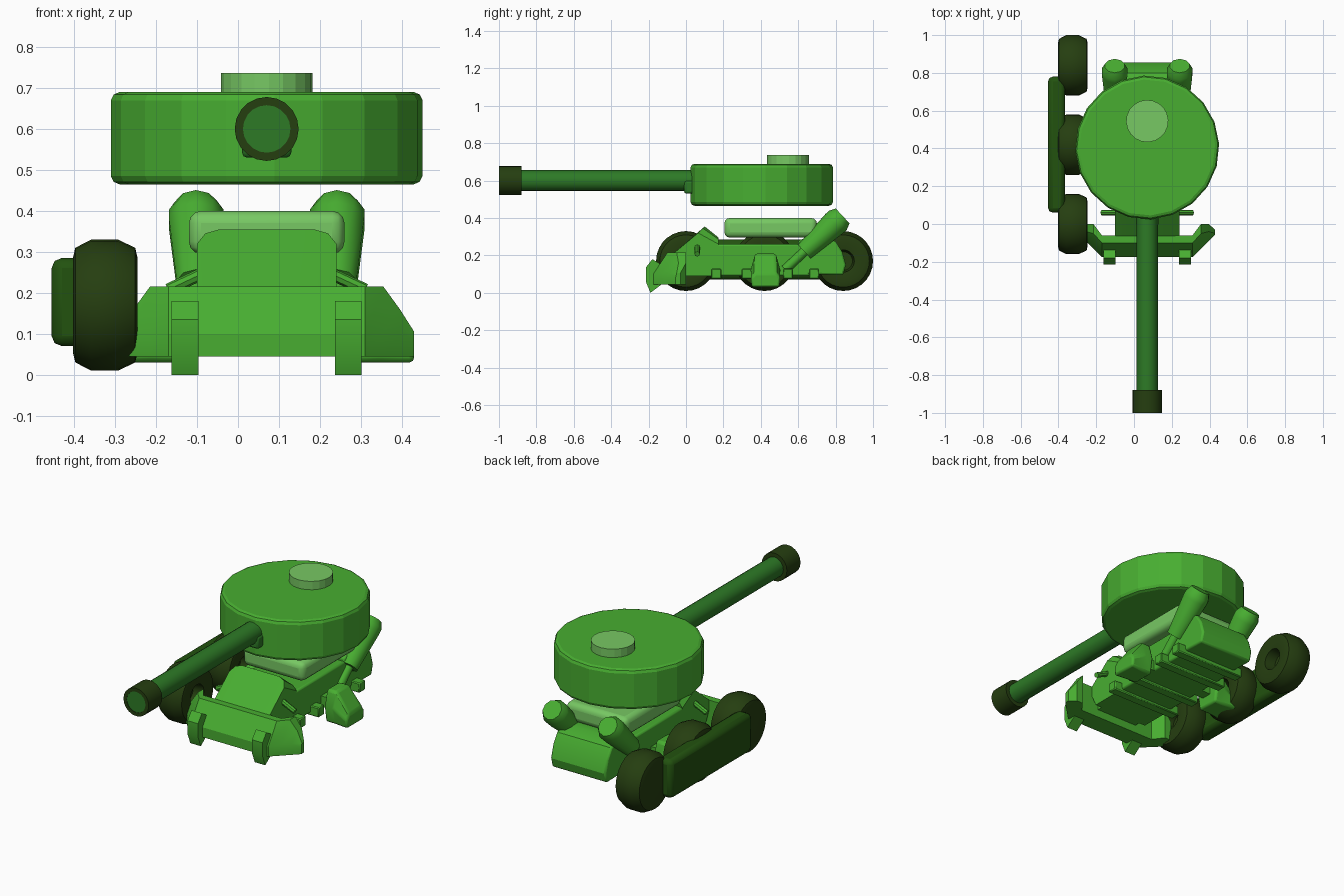
import bpy, bmesh, math
from mathutils import Vector, Matrix

if "Cube" in bpy.data.objects:
    bpy.data.objects.remove(bpy.data.objects["Cube"])

CX = 0.07  # centre line of hull and turret


def material(name, rgb):
    m = bpy.data.materials.new(name)
    lin = [((c / 255 + 0.055) / 1.055) ** 2.4 for c in rgb]
    m.diffuse_color = (*lin, 1)
    m.use_nodes = True
    m.node_tree.nodes["Principled BSDF"].inputs["Base Color"].default_value = m.diffuse_color
    return m


GREEN = material("armour green", (72, 174, 49))
LIGHT = material("light green", (119, 200, 99))
BARREL = material("deep green", (45, 122, 38))
RUBBER = material("dark olive", (37, 62, 16))
SKIRT = material("skirt green", (34, 82, 15))


def finish(name, bm, mat, bevel=0, segments=2, angle=30):
    bmesh.ops.recalc_face_normals(bm, faces=bm.faces)
    me = bpy.data.meshes.new(name)
    bm.to_mesh(me)
    bm.free()
    ob = bpy.data.objects.new(name, me)
    bpy.context.collection.objects.link(ob)
    me.materials.append(mat)
    if bevel:
        b = ob.modifiers.new("bevel", 'BEVEL')
        b.width, b.segments, b.limit_method = bevel, segments, 'ANGLE'
        b.angle_limit = math.radians(35)
    bpy.ops.object.select_all(action='DESELECT')
    ob.select_set(True)
    bpy.context.view_layer.objects.active = ob
    bpy.ops.object.shade_smooth_by_angle(angle=math.radians(angle))
    return ob


def box(name, x, y, z, mat, bevel=0, segments=2):
    """Box from (low, high) ranges."""
    bm = bmesh.new()
    bmesh.ops.create_cube(bm, size=1)
    for v in bm.verts:
        v.co = [(r[0] + r[1]) / 2 + c * (r[1] - r[0]) for r, c in zip((x, y, z), v.co)]
    return finish(name, bm, mat, bevel, segments)


def loft(name, sections, mat, bevel=0, segments=2):
    """Skin (x, [(y, z), ...]) sections and cap the ends."""
    bm = bmesh.new()
    rings = [[bm.verts.new((x, y, z)) for y, z in pts] for x, pts in sections]
    n = len(rings[0])
    for a, b in zip(rings, rings[1:]):
        for i in range(n):
            j = (i + 1) % n
            bm.faces.new((a[i], a[j], b[j], b[i]))
    bm.faces.new(rings[0])
    bm.faces.new(rings[-1])
    return finish(name, bm, mat, bevel, segments)


def mirrored(half):
    """Sections at positive offsets, repeated on both sides of the centre line."""
    return [(CX - d, p) for d, p in reversed(half)] + [(CX + d, p) for d, p in half]


def lathe(name, origin, axis, profile, sides, mat, turn=0.0, angle=30):
    """Spin (radius, distance) points about an axis; radius 0 closes the end."""
    bm = bmesh.new()
    rot = Vector(axis).to_track_quat('Z', 'Y').to_matrix().to_4x4()
    place = Matrix.Translation(origin) @ rot
    rings = []
    for r, h in profile:
        if r == 0:
            rings.append([bm.verts.new(place @ Vector((0, 0, h)))])
        else:
            rings.append([bm.verts.new(place @ Vector((r * math.cos(turn + math.tau * i / sides),
                          r * math.sin(turn + math.tau * i / sides), h))) for i in range(sides)])
    for a, b in zip(rings, rings[1:]):
        for i in range(sides):
            j = (i + 1) % sides
            quad = (a[i % len(a)], a[j % len(a)], b[j % len(b)], b[i % len(b)])
            bm.faces.new(list(dict.fromkeys(quad)))
    return finish(name, bm, mat, angle=angle)


# Turret, hatch and gun
lathe("turret", (CX, 0.405, 0.465), (0, 0, 1),
      [(0, 0), (0.36, 0), (0.374, 0.006), (0.381, 0.02), (0.381, 0.205),
       (0.374, 0.219), (0.36, 0.225), (0, 0.225)], 20, GREEN, 0.05, 15)
lathe("hatch", (CX, 0.545, 0.68), (0, 0, 1),
      [(0, 0), (0.112, 0), (0.112, 0.057), (0, 0.057)], 20, LIGHT, 0.05, 15)
lathe("gun_barrel", (CX, 0.08, 0.6), (0, -1, 0),
      [(0, 0), (0.056, 0), (0.056, 1.078), (0, 1.078)], 16, BARREL)
lathe("muzzle", (CX, -0.88, 0.6), (0, -1, 0),
      [(0, 0), (0.078, 0), (0.078, 0.12), (0.058, 0.12), (0.058, 0.116), (0, 0.116)], 20, RUBBER)
disc = lathe("muzzle_bore", (CX, -0.996, 0.6), (0, -1, 0),
             [(0, 0), (0.058, 0), (0.058, 0.002), (0, 0.002)], 20, BARREL)
box("gun_mount", (0.01, 0.13), (-0.01, 0.06), (0.53, 0.6), BARREL, 0.012)

# Plate beneath the turret
box("turret_plate", (-0.12, 0.26), (0.205, 0.70), (0.295, 0.40), LIGHT, 0.03, 3)

# Hull: nose, middle and tail
def nose(top):
    return [(-0.08, 0.2), (0.1 - (0.355 - top), top), (0.175, top - 0.06),
            (0.14, 0.09), (-0.03, 0.09)]


loft("hull_nose", mirrored([(0.115, nose(0.355)), (0.15, nose(0.345)), (0.17, nose(0.32))]), GREEN)
box("hull_middle", (-0.10, 0.24), (0.12, 0.66), (0.09, 0.26), GREEN, 0.01)
tail = [(0.6, 0.1), (0.6, 0.28), (0.66, 0.3), (0.74, 0.3), (0.8, 0.275),
        (0.835, 0.22), (0.855, 0.15), (0.84, 0.095)]
loft("hull_tail", mirrored([(0.17, tail)]), GREEN, 0.01)

# Crossbars under the hull
for y in (0.162, 0.325, 0.545, 0.685):
    box("crossbar", (CX - 0.22, CX + 0.22), (y - 0.027, y + 0.027), (0.075, 0.13), GREEN, 0.005, 1)

# Front blade with swept ends: front bottom, front top, back top, back bottom
blade = [(0.24, [(-0.175, 0.045), (-0.175, 0.1), (-0.1, 0.215), (-0.06, 0.215), (-0.06, 0.045)]),
         (0.285, [(-0.13, 0.045), (-0.13, 0.105), (-0.05, 0.215), (0.0, 0.215), (0.0, 0.045)]),
         (0.325, [(-0.09, 0.045), (-0.09, 0.105), (-0.04, 0.16), (0.0, 0.16), (0.0, 0.045)]),
         (0.36, [(-0.055, 0.045), (-0.055, 0.085), (-0.05, 0.105), (-0.03, 0.105), (-0.03, 0.045)])]
loft("front_blade", mirrored(blade), GREEN)
box("blade_mount", (-0.06, 0.20), (-0.09, 0.03), (0.09, 0.18), GREEN)

# Paired parts on both sides of the hull
claw = [(-0.18, 0.18), (-0.215, 0.135), (-0.215, 0.06), (-0.19, 0.0), (-0.13, 0.045), (-0.13, 0.15)]
pod_in = [(0.36, 0.03), (0.345, 0.12), (0.37, 0.21), (0.48, 0.21), (0.505, 0.12), (0.49, 0.03)]
pod_out = [(0.35, 0.03), (0.345, 0.08), (0.37, 0.105), (0.48, 0.105), (0.505, 0.08), (0.50, 0.03)]
for s in (-1, 1):
    loft("blade_claw", [(CX + s * 0.167, claw), (CX + s * 0.232, claw)], GREEN)
    loft("side_pod", [(CX + s * 0.22, pod_in), (CX + s * 0.28, pod_in), (CX + s * 0.36, pod_out)],
         GREEN, 0.012)
    box("pod_arm", sorted((CX + s * 0.15, CX + s * 0.24)), (0.39, 0.45), (0.09, 0.15), GREEN)
    lathe("suspension_arm", (CX + s * 0.15, 0.06, 0.25), (s * 0.9, 0, -0.42),
          [(0, 0), (0.015, 0), (0.015, 0.1), (0, 0.1)], 8, GREEN)
    # Exhaust: thin lower pipe widening into a blunt end
    lathe("exhaust", (CX + s * 0.172, 0.53, 0.125), (0, 0.73, 0.68),
          [(0, 0), (0.025, 0), (0.025, 0.14), (0.05, 0.14), (0.07, 0.36),
           (0.07, 0.385), (0.054, 0.42), (0, 0.42)], 10, GREEN, 0.3, 40)

# Road wheels on the left, with a recessed hub on the inner face
for y in (0.0, 0.42, 0.84):
    lathe("wheel", (-0.403, y, 0.17), (1, 0, 0),
          [(0, 0), (0.115, 0), (0.14, 0.006), (0.16, 0.045), (0.16, 0.11), (0.14, 0.152),
           (0.115, 0.158), (0.06, 0.15), (0.05, 0.09), (0, 0.09)], 28, RUBBER, 0, 35)

# Skirt along the outside of the wheels
box("side_skirt", (-0.455, -0.365), (0.06, 0.78), (0.07, 0.285), SKIRT, 0.025, 2)
